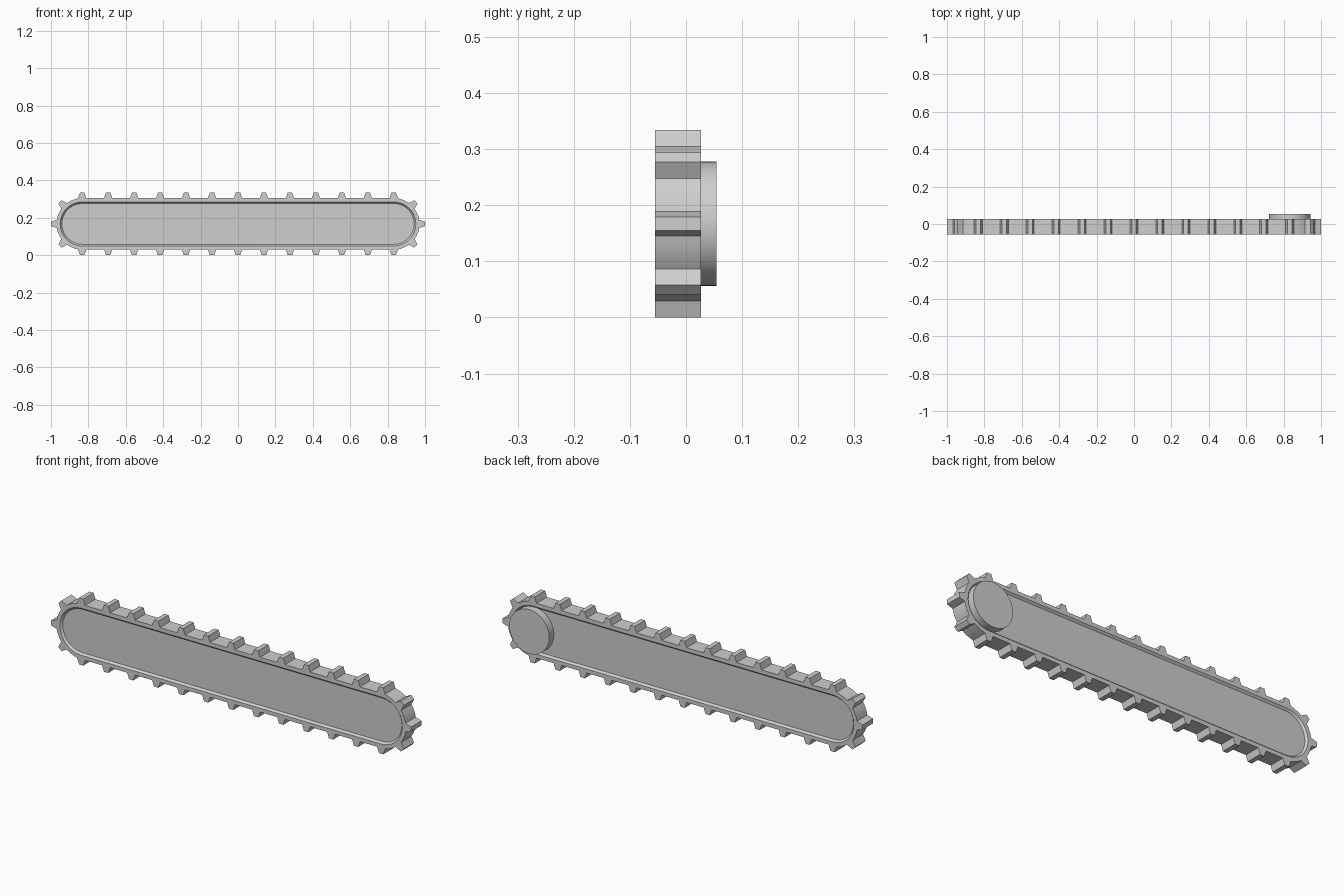
import bpy, bmesh, math
from mathutils import Vector

cube = bpy.data.objects.get("Cube")
if cube:
    bpy.data.objects.remove(cube)

MID_Z = 0.167           # height of the track axis
HALF = 0.833            # distance from middle to each end centre
R_BELT, R_TIP = 0.1375, 0.167
R_LIP, R_FLOOR = 0.118, 0.109
Y_FRONT, Y_BACK, DEPTH = -0.055, 0.027, 0.01

grey = bpy.data.materials.new("plain grey")
grey.use_nodes = True
grey.diffuse_color = (0.62, 0.62, 0.62, 1)
grey.node_tree.nodes["Principled BSDF"].inputs["Base Color"].default_value = grey.diffuse_color


def finish(name, bm):
    bmesh.ops.recalc_face_normals(bm, faces=bm.faces[:])
    mesh = bpy.data.meshes.new(name)
    bm.to_mesh(mesh)
    bm.free()
    mesh.materials.append(grey)
    obj = bpy.data.objects.new(name, mesh)
    bpy.context.collection.objects.link(obj)
    bpy.ops.object.select_all(action='DESELECT')
    obj.select_set(True)
    bpy.context.view_layer.objects.active = obj
    bpy.ops.object.shade_smooth_by_angle(angle=math.radians(30))
    return obj


def tooth(origin, out):
    """Four points of one tapered tooth, running counterclockwise."""
    side = Vector((-out.y, out.x))
    base = math.sqrt(R_BELT ** 2 - 0.022 ** 2) if abs(out.x) > 0.1 else R_BELT
    shape = ((base, -0.022), (R_TIP, -0.012), (R_TIP, 0.012), (base, 0.022))
    return [origin + out * r + side * s for r, s in shape]


def direction(deg):
    return Vector((math.cos(math.radians(deg)), math.sin(math.radians(deg))))


def half_outline():
    """Right end and top run; the other half is this one turned around."""
    centre = Vector((HALF, 0))
    pts = []
    for deg in (-45, 0, 45):
        pts += tooth(centre, direction(deg))
        if deg < 45:
            pts += [centre + direction(deg + 22.5 + d) * R_BELT for d in (-5, 5)]
    pts += [centre + direction(d) * R_BELT for d in (63, 72)]
    for i in range(13):
        pts += tooth(Vector((HALF - i * HALF / 6, 0)), Vector((0, 1)))
    pts += [Vector((-HALF, 0)) + direction(d) * R_BELT for d in (108, 117)]
    return pts


def toothed_outline():
    top = half_outline()
    # The bottom run mirrors the top one, joined by the left end
    left = [Vector((-HALF, 0)) + (p - Vector((HALF, 0))) * -1 for p in top[:16]]
    bottom = [-p for p in top[16:]]
    return top + left + bottom


def stadium(radius, steps=14):
    pts = []
    for sign, start in ((1, -90), (-1, 90)):
        pts += [Vector((sign * HALF, 0)) + direction(start + 180 * i / steps) * radius
                for i in range(steps + 1)]
    return pts


def add_loop(bm, pts, y):
    verts = [bm.verts.new((p.x, y, p.y + MID_Z)) for p in pts]
    edges = [bm.edges.new((a, b)) for a, b in zip(verts, verts[1:] + verts[:1])]
    return verts, edges


def bridge(bm, a, b):
    n = len(a)
    for i in range(n):
        j = (i + 1) % n
        bm.faces.new((a[i], a[j], b[j], b[i]))


# Toothed belt with a bevelled, recessed panel on both sides
bm = bmesh.new()
rims = []
for y, inward in ((Y_FRONT, DEPTH), (Y_BACK, -DEPTH)):
    rim, rim_edges = add_loop(bm, toothed_outline(), y)
    lip, lip_edges = add_loop(bm, stadium(R_LIP), y)
    floor, _ = add_loop(bm, stadium(R_FLOOR), y + inward)
    bmesh.ops.triangle_fill(bm, use_beauty=True, edges=rim_edges + lip_edges,
                            normal=(0, 1, 0))
    bridge(bm, lip, floor)
    bm.faces.new(floor)
    rims.append(rim)
bridge(bm, *rims)
finish("toothed_track", bm)

# Round drive hub on the back
bm = bmesh.new()
ends = []
for y in (Y_BACK - DEPTH, 0.054):
    ring = [Vector((HALF, 0)) + direction(i * 7.5) * 0.111 for i in range(48)]
    verts, _ = add_loop(bm, ring, y)
    bm.faces.new(verts)
    ends.append(verts)
bridge(bm, *ends)
finish("drive_hub", bm)
